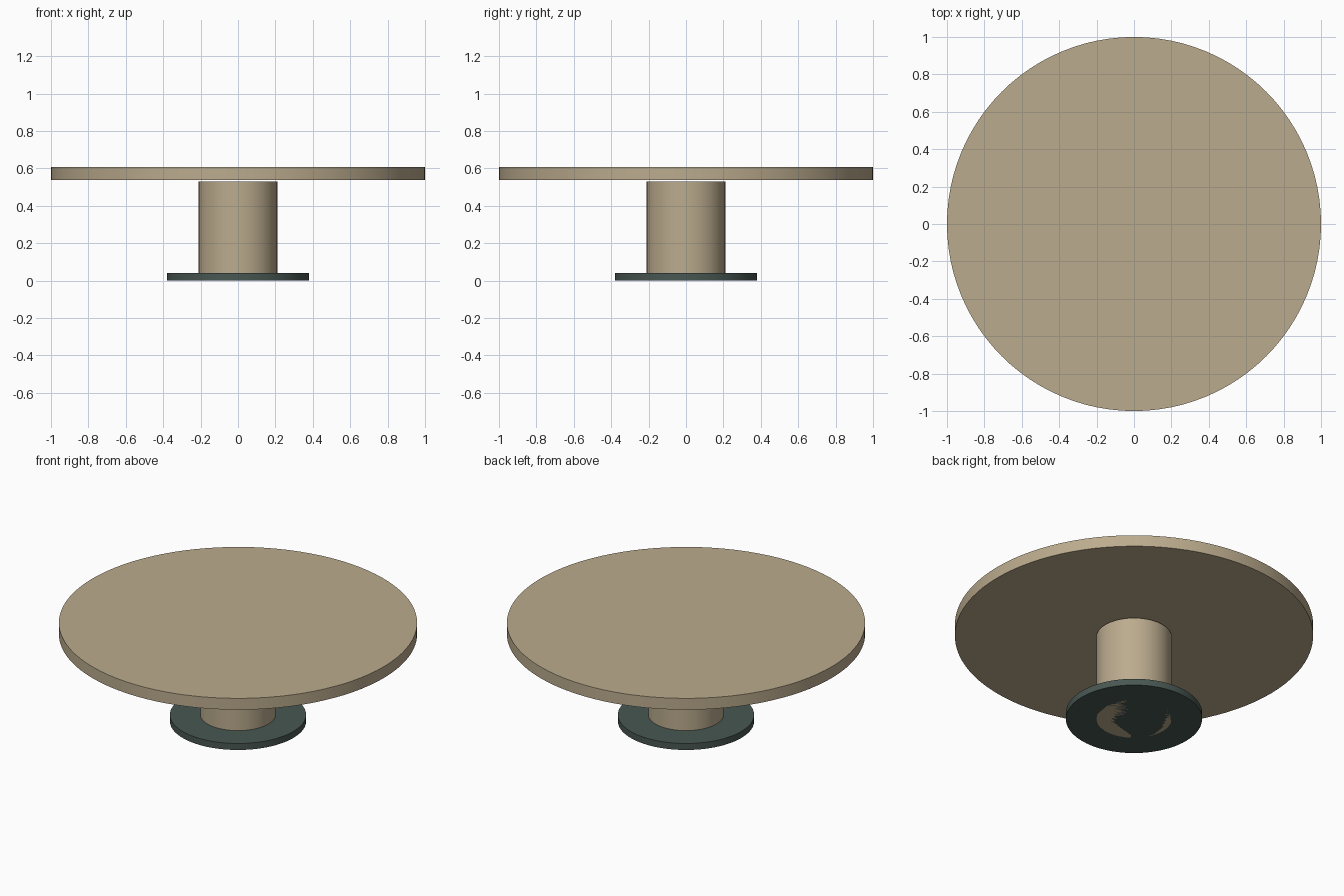
import bpy, math

if "Cube" in bpy.data.objects:
    bpy.data.objects.remove(bpy.data.objects["Cube"])


def material(name, rgb):
    m = bpy.data.materials.new(name)
    m.diffuse_color = (*rgb, 1)
    m.use_nodes = True
    m.node_tree.nodes["Principled BSDF"].inputs["Base Color"].default_value = m.diffuse_color
    return m


def disc(name, radius, z0, z1, mat, sides=96):
    bpy.ops.mesh.primitive_cylinder_add(vertices=sides, radius=radius, depth=z1 - z0,
                                        location=(0, 0, (z0 + z1) / 2))
    ob = bpy.context.object
    ob.name = name
    ob.data.materials.append(mat)
    bpy.ops.object.shade_smooth_by_angle(angle=math.radians(30))
    return ob


wood = material("light_wood", (0.50, 0.41, 0.27))
metal = material("dark_green_metal", (0.065, 0.095, 0.085))

# Round top, drum pedestal with a thin shadow gap, and floor plate
disc("table_top", 1.0, 0.537, 0.607, wood)
disc("pedestal", 0.21, 0.0, 0.53, wood)
disc("base_plate", 0.38, 0.0, 0.04, metal)
